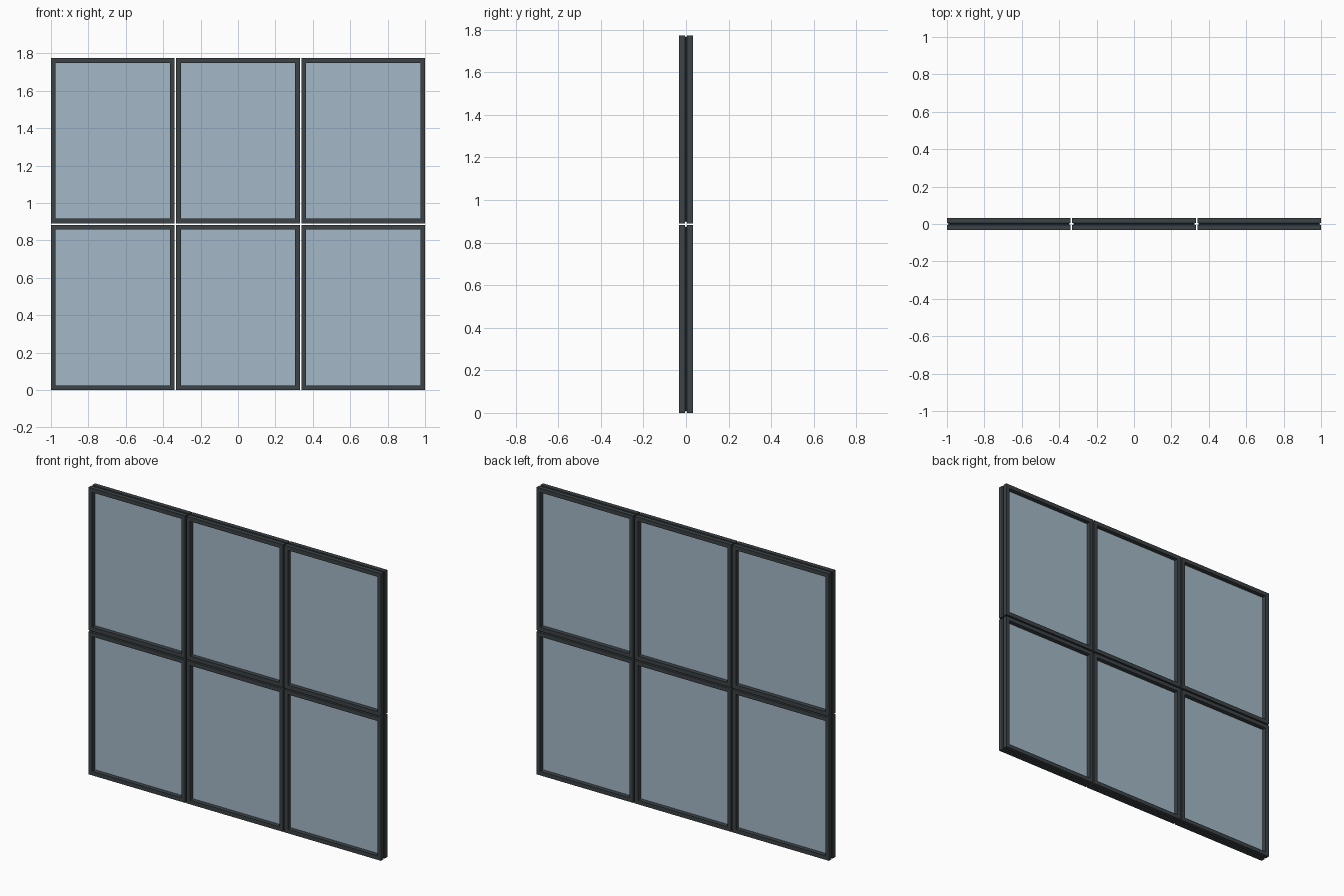
import bpy, bmesh

if "Cube" in bpy.data.objects:
    bpy.data.objects.remove(bpy.data.objects["Cube"])

W, H = 2.0, 1.774          # overall size
GAP = 0.008                # space between panels
COLS, ROWS = 3, 2
PW = (W - GAP * (COLS - 1)) / COLS
PH = (H - GAP * (ROWS - 1)) / ROWS
BAR = 0.025                # frame face width
D = 0.032                  # half depth


def material(name, rgba):
    m = bpy.data.materials.new(name)
    m.diffuse_color = rgba
    m.use_nodes = True
    m.node_tree.nodes["Principled BSDF"].inputs["Base Color"].default_value = m.diffuse_color
    return m


dark = material("dark_frame", (0.045, 0.055, 0.06, 1))
blue = material("window_glass", (0.37, 0.48, 0.57, 0.6))

# Frame cross-section: (inset from outer edge, y), grooved along the outside
PROFILE = [(0, -D), (BAR, -D), (BAR, D), (0, D),
           (0, 0.005), (0.009, 0.003), (0.009, -0.003), (0, -0.005)]


def add_object(name, bm, mat, loc):
    bmesh.ops.recalc_face_normals(bm, faces=bm.faces)
    me = bpy.data.meshes.new(name)
    bm.to_mesh(me)
    bm.free()
    me.materials.append(mat)
    ob = bpy.data.objects.new(name, me)
    ob.location = loc
    bpy.context.collection.objects.link(ob)


def frame(name, loc):
    # Mitred sweep of the profile around the rectangle
    bm = bmesh.new()
    rings = [[bm.verts.new((sx * (PW / 2 - i), y, sz * (PH / 2 - i)))
              for i, y in PROFILE]
             for sx, sz in ((-1, -1), (1, -1), (1, 1), (-1, 1))]
    n = len(PROFILE)
    for c in range(4):
        a, b = rings[c], rings[(c + 1) % 4]
        for k in range(n):
            j = (k + 1) % n
            bm.faces.new((a[k], a[j], b[j], b[k]))
    add_object(name, bm, dark, loc)


def glass(name, loc):
    bm = bmesh.new()
    bmesh.ops.create_cube(bm, size=1)
    bmesh.ops.scale(bm, verts=bm.verts,
                    vec=(PW - 2 * BAR + 0.01, 0.01, PH - 2 * BAR + 0.01))
    add_object(name, bm, blue, loc)


# Grid of framed panes
for r in range(ROWS):
    for c in range(COLS):
        loc = ((c - (COLS - 1) / 2) * (PW + GAP), 0, PH / 2 + r * (PH + GAP))
        frame(f"window_frame_{r}_{c}", loc)
        glass(f"glass_pane_{r}_{c}", loc)
